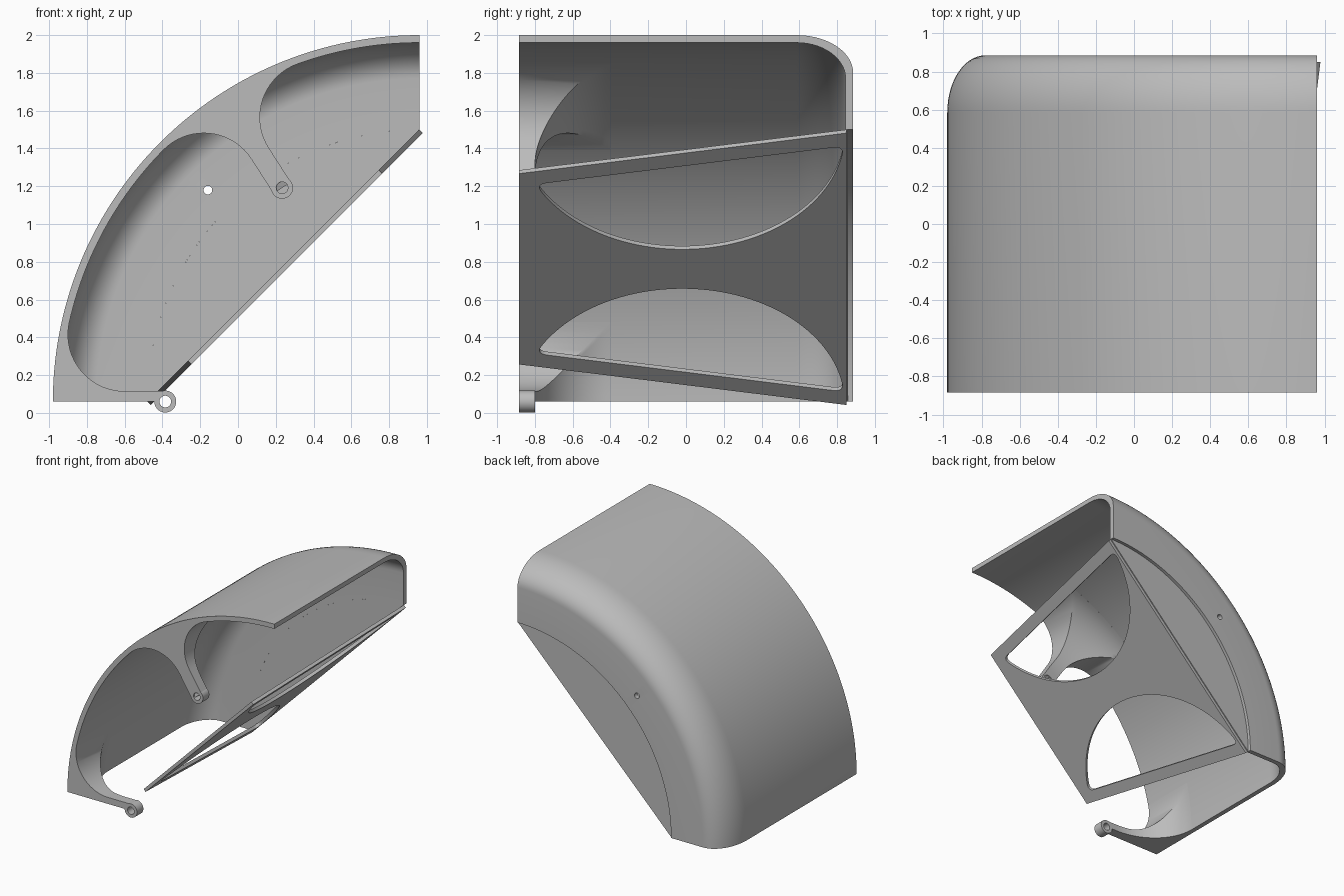
import bpy, bmesh
from math import sin, cos, pi, sqrt, asin, atan2, hypot, radians
from mathutils import Matrix, Vector

cube = bpy.data.objects.get("Cube")
if cube:
    bpy.data.objects.remove(cube)

grey = bpy.data.materials.new("plain_grey")
grey.use_nodes = True
grey.diffuse_color = (0.5, 0.5, 0.5, 1)
grey.node_tree.nodes["Principled BSDF"].inputs["Base Color"].default_value = (0.5, 0.5, 0.5, 1)

AXIS_X, AXIS_Z = 0.96, 0.06          # axis of the quarter-round guard
R_OUT, R_IN, R_BACK = 1.94, 1.90, 1.44
FRONT, BACK = -0.885, 0.885
ARM_BACK, BOSS_R = -0.80, 1.345


def polar(r, ang, y):
    return Vector((AXIS_X + r * cos(ang), y, AXIS_Z + r * sin(ang)))


def finish(obj):
    """Give the material and smooth shading with sharp edges kept."""
    if not obj.data.materials:
        obj.data.materials.append(grey)
    bpy.ops.object.select_all(action='DESELECT')
    obj.select_set(True)
    bpy.context.view_layer.objects.active = obj
    bpy.ops.object.shade_smooth_by_angle(angle=radians(30))
    return obj


def loft(name, rings, closed=False):
    """Skin a list of equal closed rings; cap the ends unless it closes."""
    bm = bmesh.new()
    rows = [[bm.verts.new(p) for p in ring] for ring in rings]
    n = len(rows[0])
    pairs = list(zip(rows, rows[1:]))
    if closed:
        pairs.append((rows[-1], rows[0]))
    else:
        bm.faces.new(rows[0])
        bm.faces.new(rows[-1])
    for a, b in pairs:
        for j in range(n):
            k = (j + 1) % n
            bm.faces.new((a[j], a[k], b[k], b[j]))
    bmesh.ops.recalc_face_normals(bm, faces=bm.faces)
    mesh = bpy.data.meshes.new(name)
    bm.to_mesh(mesh)
    bm.free()
    obj = bpy.data.objects.new(name, mesh)
    bpy.context.collection.objects.link(obj)
    return obj


def flat_plate(name, outlines, thickness, matrix):
    """Filled outline with holes, extruded evenly about its plane."""
    curve = bpy.data.curves.new(name, 'CURVE')
    curve.dimensions = '2D'
    curve.fill_mode = 'BOTH'
    curve.extrude = thickness / 2
    for pts in outlines:
        sp = curve.splines.new('POLY')
        sp.points.add(len(pts) - 1)
        for p, (u, v) in zip(sp.points, pts):
            p.co = (u, v, 0, 1)
        sp.use_cyclic_u = True
    obj = bpy.data.objects.new(name, curve)
    bpy.context.collection.objects.link(obj)
    obj.matrix_world = matrix
    bpy.ops.object.select_all(action='DESELECT')
    obj.select_set(True)
    bpy.context.view_layer.objects.active = obj
    bpy.ops.object.convert(target='MESH')
    obj = bpy.context.view_layer.objects.active
    bm = bmesh.new()
    bm.from_mesh(obj.data)
    bmesh.ops.remove_doubles(bm, verts=bm.verts, dist=1e-5)
    bmesh.ops.recalc_face_normals(bm, faces=bm.faces)
    bm.to_mesh(obj.data)
    bm.free()
    return finish(obj)


# Curved shell: profile swept a quarter turn, with a rounded back corner
def corner(r0, y0, dr, dy, n=14):
    return [(r0 + dr * cos(i * pi / 2 / n), y0 + dy * sin(i * pi / 2 / n)) for i in range(n + 1)]


profile = [(R_OUT, FRONT)] + corner(1.74, 0.585, 0.2, 0.3)
profile += [(R_BACK, BACK), (R_BACK, 0.845)]
profile += corner(1.71, 0.585, 0.19, 0.26)[::-1] + [(R_IN, FRONT)]
STEPS = 72
shell = loft("curved_shell", [[polar(r, pi / 2 * (1 + i / STEPS), y) for r, y in profile]
                              for i in range(STEPS + 1)])

# Small hole through the back wall
bpy.ops.mesh.primitive_cylinder_add(vertices=24, radius=0.023, depth=0.3,
                                    location=polar(1.583, radians(135), 0.865),
                                    rotation=(pi / 2, 0, 0))
cutter = bpy.context.object
cutter.name = "hole_cutter"
cut = shell.modifiers.new("hole", 'BOOLEAN')
cut.object = cutter
cut.solver = 'EXACT'
bpy.context.view_layer.objects.active = shell
bpy.ops.object.modifier_apply(modifier=cut.name)
bpy.data.objects.remove(cutter)
finish(shell)

# Thin recessed plate filling the back wall down to the diagonal
arc = [(AXIS_X + R_BACK * cos(pi / 2 * (1 + i / 48)), AXIS_Z + R_BACK * sin(pi / 2 * (1 + i / 48)))
       for i in range(49)]
flat_plate("back_plate", [arc], 0.013, Matrix.Translation((0, 0.8515, 0)) @ Matrix.Rotation(pi / 2, 4, 'X'))


# Diagonal panel with two rounded half-moon openings
def half_moon(side):
    cy, cs, rad = -0.02, 1.007, 0.86
    k, m = 0.773, 0.175                      # straight edge s = k + m * y
    h = k + m * cy - cs
    root = sqrt(rad * rad * (1 + m * m) - h * h)
    y0, y1 = (cy + (-m * h + e * root) / (1 + m * m) for e in (-1, 1))
    a0, a1 = (atan2(k + m * y - cs, y - cy) % (2 * pi) for y in (y0, y1))
    if a1 < a0:
        a1 += 2 * pi

    def on_arc(a):
        return Vector((cy + rad * cos(a), cs + rad * sin(a)))

    def on_line(y):
        return Vector((y, k + m * y))

    def rounded(p, c, q):
        return [p * (1 - t) ** 2 + c * 2 * t * (1 - t) + q * t * t for t in (i / 6 for i in range(7))]

    pts = [on_arc(a0 + 0.07 + (a1 - a0 - 0.14) * i / 48) for i in range(49)]
    pts += rounded(pts[-1], on_line(y1), on_line(y1 - 0.06))[1:]
    pts += rounded(on_line(y0 + 0.06), on_line(y0), pts[0])[:-1]
    return [(p.x, side * p.y) for p in pts]


outline = [(FRONT, -0.714), (0.85, -1.018), (0.85, 1.018), (FRONT, 0.714)]
d = sqrt(0.5)
tilt = Matrix(((0, d, d, 0.24 + 0.013 * d), (1, 0, 0, 0), (0, d, -d, 0.78 - 0.013 * d), (0, 0, 0, 1)))
flat_plate("diagonal_panel", [outline, half_moon(1), half_moon(-1)], 0.026, tilt)


# Arms: straight bar flaring into the shell sideways and in depth
def arm_depth(r):
    t = min(max((r - 1.45) / 0.45, 0), 1)
    return -0.4 - 0.4 * sqrt(1 - t * t)


def arm(name, ang, lo, hi):
    half, fillet, n = 0.055, 0.3, 12
    vc = half + fillet
    uc = sqrt((R_IN - fillet) ** 2 - vc ** 2)
    end = pi / 2 + asin(vc / (R_IN - fillet))
    sections = [(r, asin(half / r)) for r in (BOSS_R, 1.41, 1.45, 1.48, 1.52)]
    for i in range(19):
        t = end * i / 18
        u, v = uc + fillet * sin(t), vc - fillet * cos(t)
        sections.append((hypot(u, v), atan2(v, u)))
    sections.append((R_IN + 0.015, sections[-1][1]))
    rings = []
    for i, (r, a) in enumerate(sections):
        front, back = [], []
        for j in range(n + 1):
            off = a * (lo + (hi - lo) * j / n)
            # the first section follows the boss so its hole stays open
            rr = r + sqrt(max(0, 0.045 ** 2 - (r * sin(off)) ** 2)) if i == 0 else r
            front.append(polar(rr, ang + off, FRONT))
            back.append(polar(rr, ang + off, arm_depth(rr)))
        rings.append(front + back[::-1])
    finish(loft(name, rings))


# Pivot boss: a short tube at the end of an arm
def boss(name, ang):
    c = polar(BOSS_R, ang, 0)
    rings = []
    for i in range(40):
        t = 2 * pi * i / 40
        rings.append([c + Vector((r * cos(t), y, r * sin(t))) for r, y in
                      ((0.058, FRONT), (0.058, ARM_BACK), (0.031, ARM_BACK), (0.031, FRONT))])
    finish(loft(name, rings, closed=True))


for label, ang, lo, hi in (("upper", radians(122.7), -1, 1), ("lower", pi, -1, 0)):
    arm(label + "_arm", ang, lo, hi)
    boss(label + "_boss", ang)
